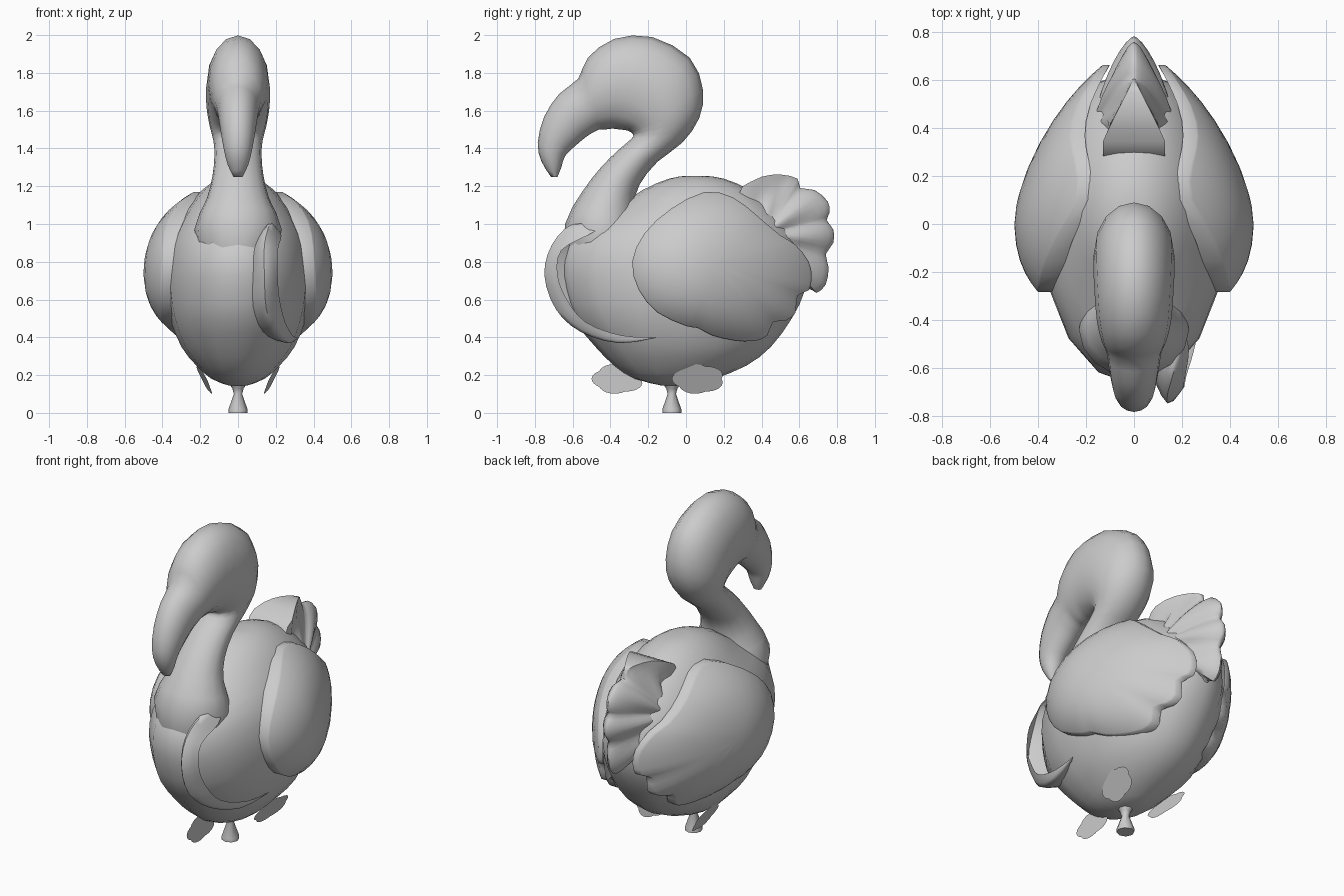
import bpy, bmesh, math
from mathutils import Vector

cube = bpy.data.objects.get("Cube")
if cube:
    bpy.data.objects.remove(cube)

grey = bpy.data.materials.new("plain grey")
grey.use_nodes = True
grey.diffuse_color = (0.6, 0.6, 0.6, 1)
grey.node_tree.nodes["Principled BSDF"].inputs["Base Color"].default_value = grey.diffuse_color


def finish(name, rings, closed=True, caps=True, angle=60):
    """Skin a list of point rings into a smooth object."""
    bm = bmesh.new()
    rows = [[bm.verts.new(p) for p in ring] for ring in rings]
    count = len(rows[0])
    for a, b in zip(rows, rows[1:]):
        for i in range(count if closed else count - 1):
            j = (i + 1) % count
            bm.faces.new((a[i], a[j], b[j], b[i]))
    if caps:
        bm.faces.new(rows[0])
        if len(rows) > 1:
            bm.faces.new(rows[-1])
    bmesh.ops.remove_doubles(bm, verts=bm.verts, dist=0.0005)
    bmesh.ops.recalc_face_normals(bm, faces=bm.faces)
    mesh = bpy.data.meshes.new(name)
    bm.to_mesh(mesh)
    bm.free()
    mesh.materials.append(grey)
    obj = bpy.data.objects.new(name, mesh)
    bpy.context.collection.objects.link(obj)
    bpy.ops.object.select_all(action="DESELECT")
    obj.select_set(True)
    bpy.context.view_layer.objects.active = obj
    bpy.ops.object.shade_smooth_by_angle(angle=math.radians(angle))
    return obj


def smooth_path(points, steps):
    """Catmull-Rom resampling of an open list of tuples."""
    pts = [Vector(p) for p in points]
    out = []
    for i in range(len(pts) - 1):
        p0, p1, p2, p3 = (pts[max(i - 1, 0)], pts[i], pts[i + 1],
                          pts[min(i + 2, len(pts) - 1)])
        for k in range(steps):
            t = k / steps
            out.append(p1 + (p2 - p0) * (t / 2)
                       + (p0 * 2 - p1 * 5 + p2 * 4 - p3) * (t * t / 2)
                       + (p1 * 3 - p0 - p2 * 3 + p3) * (t ** 3 / 2))
    return out + [pts[-1]]


def loft(name, sections, sides=16, steps=2):
    """Elliptical sections, each (front y, front z, back y, back z, half width)."""
    rings = []
    for fy, fz, by, bz, w in smooth_path(sections, steps):
        ring = []
        for k in range(sides):
            a = math.tau * k / sides
            c = (1 + math.cos(a)) / 2
            ring.append((w * math.sin(a), by + (fy - by) * c, bz + (fz - bz) * c))
        rings.append(ring)
    return finish(name, rings)


def pad(name, outline, centre, outer, inner, rings=8):
    """Closed shell over a side outline, between two x surfaces."""
    cy, cz = centre
    edge = smooth_path(outline + outline[:1], 2)[:-1]
    shells = []
    for surface, order in ((outer, range(rings + 1)), (inner, range(rings, -1, -1))):
        for k in order:
            t = math.sin(math.pi / 2 * k / rings)
            ring = []
            for y, z in edge:
                py, pz = cy + (y - cy) * t, cz + (z - cz) * t
                ring.append((surface(py, pz, t), py, pz))
            shells.append(ring)
    return finish(name, shells, caps=False, angle=55)


# Body: level sections, bottom to top, dipping behind the neck
levels = [(.145, -.13, .03, .05), (.18, -.27, .15, .14), (.25, -.38, .32, .22),
          (.35, -.48, .45, .3), (.5, -.6, .56, .36), (.65, -.655, .63, .385),
          (.8, -.67, .64, .38), (.95, -.6, .58, .34), (1.08, -.38, .47, .27),
          (1.18, -.23, .34, .19), (1.24, -.09, .2, .1), (1.255, 0, .1, .03)]
loft("body", [(f, z, b, z, w) for z, f, b, w in levels])

# Neck, head and hooked bill in one sweep
loft("neck_head_and_bill", [
    (-.63, .8, -.1, .72, .2), (-.64, 1, -.24, .95, .23), (-.55, 1.17, -.27, 1.1, .165),
    (-.45, 1.3, -.245, 1.21, .135), (-.36, 1.39, -.15, 1.33, .125),
    (-.29, 1.45, -.02, 1.43, .13), (-.28, 1.475, .07, 1.56, .15),
    (-.31, 1.495, .09, 1.71, .165), (-.35, 1.5, .02, 1.88, .17),
    (-.39, 1.505, -.18, 1.99, .165), (-.43, 1.5, -.38, 1.98, .155),
    (-.46, 1.5, -.52, 1.88, .135), (-.5, 1.48, -.57, 1.77, .115),
    (-.53, 1.46, -.67, 1.69, .105), (-.59, 1.41, -.75, 1.57, .092),
    (-.64, 1.36, -.785, 1.43, .075), (-.66, 1.3, -.765, 1.33, .055),
    (-.68, 1.25, -.715, 1.25, .025)])

# Wings: domed pads with scalloped rear edges, tapering to the tail
wing_outline = [(.37, 1.05), (.5, .94), (.58, .89), (.65, .8), (.665, .72), (.65, .65),
                (.59, .62), (.58, .53), (.53, .49), (.46, .48), (.43, .41), (.36, .38),
                (.25, .385), (.14, .41), (.06, .45), (0, .46), (-.15, .53), (-.25, .65),
                (-.285, .8), (-.22, .95), (-.08, 1.08), (.1, 1.17), (.25, 1.14)]


def dome(y, z, t):
    if y > 0:
        reach = .5 * (1 - .72 * (y / .7) ** 1.68)
    else:
        reach = .5 * (1 - 1.4 * y * y)
    height = max(1 - ((z - .74) / .52) ** 2, .1)
    return reach * math.sqrt(height) - .04 * t ** 5


for side, label in ((1, "left"), (-1, "right")):
    pad(label + "_wing", wing_outline, (.15, .78),
        lambda y, z, t: side * dome(y, z, t),
        lambda y, z, t: side * .78 * dome(y, z, t))

# Tail: upright fan of rounded feathers, thick at the root
tail_outline = [(.3, 1.2), (.4, 1.25), (.5, 1.262), (.59, 1.24), (.605, 1.19),
                (.68, 1.18), (.75, 1.12), (.76, 1.06), (.745, 1.02), (.78, .97),
                (.78, .9), (.74, .84), (.755, .77), (.74, .68), (.69, .635),
                (.64, .66), (.5, .6), (.3, .7), (.2, .95)]


def fan(y, z, t):
    ridge = math.cos(9 * math.atan2(z - .93, y - .4))
    root = min(.5 * max(.61 - y, 0), .13)
    return max(.17 * (1 - t) ** .65, root) + .012 * ridge * math.sin(math.pi * t)


pad("tail", tail_outline, (.42, .95), fan, lambda y, z, t: -fan(y, z, t))

# Breast feather: crescent blade on the left of the chest (inner, ridge, outer)
blade = [
    [(.2, -.45, .98)] * 3,
    [(.14, -.55, .98), (.17, -.6, 1), (.23, -.52, .94)],
    [(.09, -.62, .88), (.14, -.71, .89), (.21, -.66, .86)],
    [(.07, -.62, .72), (.14, -.75, .73), (.21, -.68, .73)],
    [(.08, -.6, .56), (.15, -.69, .55), (.22, -.63, .6)],
    [(.13, -.5, .43), (.2, -.56, .43), (.25, -.53, .48)],
    [(.22, -.32, .38), (.27, -.36, .37), (.29, -.34, .41)],
    [(.32, -.15, .4)] * 3]
columns = [smooth_path([row[k] for row in blade], 3) for k in range(3)]
finish("breast_feather", [smooth_path(row, 3) for row in zip(*columns)],
       closed=False, caps=False)

# Small lobed leaves hanging below the belly
for name, x, y, z, lean in (("front_leaf", 0, -.36, .18, 0),
                            ("left_leaf", .18, .065, .18, .5),
                            ("right_leaf", -.18, .065, .18, -.5)):
    ring = []
    for k in range(40):
        a = math.tau * k / 40
        r = .88 + .12 * abs(math.sin(2.5 * a))
        dy, dz = .14 * r * math.cos(a), .08 * r * math.sin(a)
        ring.append((x + lean * (dz + .2 * dy), y + dy, z + dz))
    finish(name, [ring])

# Stem: waisted peg with a flat foot
stem = [(0, .05), (.02, .05), (.1, .022), (.13, .03), (.2, .08)]
loft("stem", [(-.075 - r, z, -.075 + r, z, r) for z, r in stem], sides=8, steps=1)
